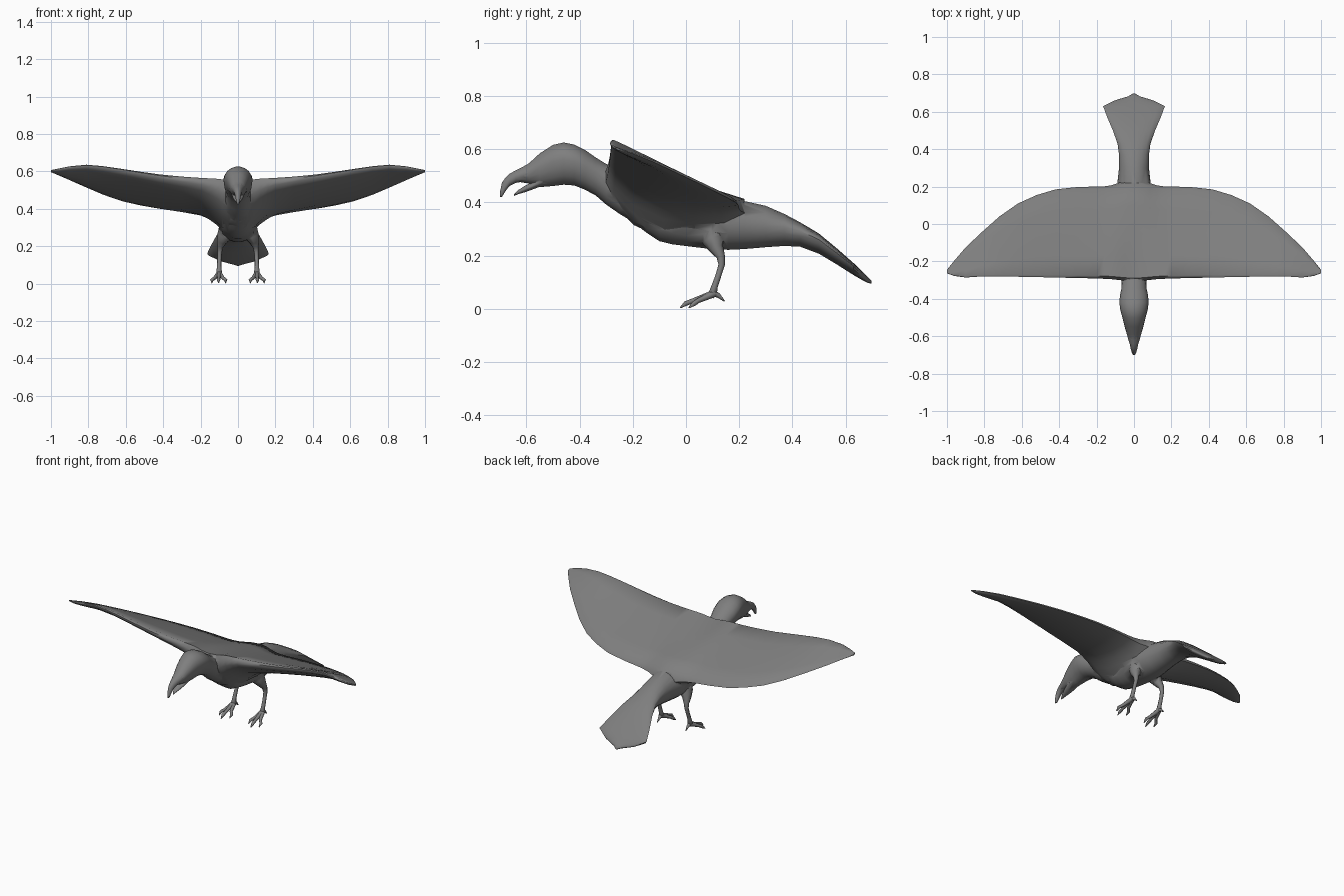
import bpy, bmesh, math
from mathutils import Vector

plumage = bpy.data.materials.new("grey_plumage")
plumage.diffuse_color = (0.21, 0.21, 0.21, 1)


def loft(name, rings, angle=50):
    """Skin a list of equal-length point rings and cap both ends."""
    bm = bmesh.new()
    loops = [[bm.verts.new(p) for p in r] for r in rings]
    n = len(loops[0])
    for a, b in zip(loops, loops[1:]):
        for i in range(n):
            j = (i + 1) % n
            bm.faces.new((a[i], a[j], b[j], b[i]))
    bm.faces.new(loops[0])
    bm.faces.new(loops[-1])
    bmesh.ops.recalc_face_normals(bm, faces=bm.faces)
    me = bpy.data.meshes.new(name)
    bm.to_mesh(me)
    bm.free()
    me.materials.append(plumage)
    ob = bpy.data.objects.new(name, me)
    bpy.context.collection.objects.link(ob)
    activate(ob)
    bpy.ops.object.shade_smooth_by_angle(angle=math.radians(angle))
    return ob


def activate(ob):
    bpy.ops.object.select_all(action='DESELECT')
    ob.select_set(True)
    bpy.context.view_layer.objects.active = ob


def merge(base, part):
    """Fuse part into base so no hidden faces remain."""
    activate(base)
    mod = base.modifiers.new("fuse", 'BOOLEAN')
    mod.operation = 'UNION'
    mod.solver = 'EXACT'
    mod.object = part
    bpy.ops.object.modifier_apply(modifier=mod.name)
    bpy.data.objects.remove(part)


def y_ring(y, top, bottom, w, mid=0.5, n=18):
    """Cross-section at y, widest at fraction mid of its height."""
    zm = bottom + (top - bottom) * mid
    pts = []
    for i in range(n):
        a = math.tau * i / n
        s = math.sin(a)
        pts.append((w * math.cos(a), y, zm + s * ((top - zm) if s > 0 else (zm - bottom))))
    return pts


def tube(name, path, n=8):
    """Tapered tube through (point, radius) pairs."""
    pts = [Vector(p) for p, r in path]
    rings = []
    for i, (p, r) in enumerate(path):
        d = (pts[min(i + 1, len(pts) - 1)] - pts[max(i - 1, 0)]).normalized()
        side = Vector((1, 0, 0))
        side = (side - d * side.dot(d)).normalized()
        up = d.cross(side)
        rings.append([pts[i] + r * (side * math.cos(math.tau * k / n) + up * math.sin(math.tau * k / n))
                      for k in range(n)])
    return loft(name, rings)


# Head, neck, torso and fanned tail
body = loft("body_and_wings", [y_ring(*r) for r in [
    (-0.62, 0.530, 0.475, 0.028), (-0.59, 0.548, 0.470, 0.038, 0.55),
    (-0.55, 0.585, 0.456, 0.050, 0.6), (-0.50, 0.617, 0.460, 0.062, 0.6),
    (-0.46, 0.626, 0.465, 0.073, 0.6), (-0.42, 0.618, 0.462, 0.078, 0.6),
    (-0.38, 0.598, 0.446, 0.075, 0.6), (-0.34, 0.570, 0.425, 0.066, 0.6),
    (-0.30, 0.545, 0.390, 0.068, 0.6), (-0.25, 0.525, 0.355, 0.080, 0.6),
    (-0.20, 0.500, 0.325, 0.090, 0.6), (-0.15, 0.480, 0.285, 0.097, 0.6),
    (-0.10, 0.460, 0.252, 0.102, 0.6), (-0.05, 0.450, 0.240, 0.105, 0.6),
    (0.00, 0.440, 0.234, 0.107, 0.55), (0.10, 0.425, 0.222, 0.107),
    (0.16, 0.412, 0.220, 0.100), (0.22, 0.406, 0.223, 0.089),
    (0.30, 0.388, 0.230, 0.080, 0.52), (0.37, 0.357, 0.235, 0.080, 0.6),
    (0.43, 0.325, 0.232, 0.088, 0.65), (0.50, 0.283, 0.206, 0.113, 0.7),
    (0.57, 0.225, 0.164, 0.143, 0.7), (0.63, 0.172, 0.126, 0.165, 0.75),
    (0.66, 0.143, 0.109, 0.105, 0.6), (0.683, 0.120, 0.097, 0.030, 0.5),
    (0.698, 0.104, 0.094, 0.006, 0.5)]])

# Hooked upper beak and shorter lower beak
upper_beak = loft("upper_beak", [y_ring(*r) for r in [
    (-0.700, 0.438, 0.420, 0.004), (-0.692, 0.475, 0.420, 0.010),
    (-0.680, 0.492, 0.440, 0.014), (-0.665, 0.507, 0.460, 0.018),
    (-0.640, 0.521, 0.473, 0.023), (-0.610, 0.535, 0.478, 0.033),
    (-0.570, 0.555, 0.480, 0.038)]])
lower_beak = loft("lower_beak", [y_ring(*r) for r in [
    (-0.647, 0.430, 0.424, 0.004), (-0.630, 0.447, 0.431, 0.012),
    (-0.605, 0.463, 0.438, 0.021), (-0.580, 0.475, 0.447, 0.028),
    (-0.540, 0.500, 0.462, 0.036)]])

# Wings: one span of sections (x, front y, front z, rear y, rear z, depth)
half = [
    (0.00, -0.305, 0.550, 0.235, 0.409, 0.23), (0.05, -0.303, 0.555, 0.230, 0.407, 0.22),
    (0.085, -0.299, 0.562, 0.219, 0.404, 0.195), (0.12, -0.295, 0.566, 0.207, 0.402, 0.160),
    (0.16, -0.293, 0.568, 0.201, 0.401, 0.128),
    (0.20, -0.291, 0.570, 0.200, 0.401, 0.104), (0.30, -0.289, 0.577, 0.198, 0.406, 0.082),
    (0.42, -0.286, 0.589, 0.185, 0.415, 0.066), (0.52, -0.284, 0.603, 0.155, 0.430, 0.056),
    (0.62, -0.282, 0.618, 0.110, 0.451, 0.048), (0.72, -0.280, 0.632, 0.040, 0.484, 0.041),
    (0.81, -0.280, 0.639, -0.040, 0.521, 0.035), (0.90, -0.286, 0.629, -0.125, 0.559, 0.027),
    (0.96, -0.278, 0.616, -0.195, 0.585, 0.018), (1.00, -0.264, 0.607, -0.245, 0.600, 0.008)]
# chord fraction and share of the depth below the flat upper surface
outline = [(0, 0.18), (0.03, 0), (0.25, -0.04), (0.5, -0.04), (0.75, -0.03), (0.97, 0),
           (1, 0.22), (0.86, 0.58), (0.65, 0.88), (0.42, 1), (0.2, 0.9), (0.05, 0.62), (0.0, 0.4)]


def wing_ring(x, y0, z0, y1, z1, t):
    return [(x, y0 + (y1 - y0) * u, z0 + (z1 - z0) * u - t * v) for u, v in outline]


span = [(-s[0],) + s[1:] for s in half[:0:-1]] + half
wings = loft("wings", [wing_ring(*s) for s in span], 60)
for part in (wings, upper_beak, lower_beak):
    merge(body, part)

# Legs and clawed feet
for side, label in ((-1, "left"), (1, "right")):
    def at(x, y, z):
        return (side * x, y, z)
    leg = tube(label + "_leg", [
        (at(0.058, 0.095, 0.290), 0.046), (at(0.072, 0.102, 0.255), 0.040),
        (at(0.086, 0.115, 0.225), 0.027), (at(0.095, 0.131, 0.195), 0.016),
        (at(0.098, 0.134, 0.165), 0.012), (at(0.100, 0.122, 0.125), 0.011),
        (at(0.101, 0.108, 0.085), 0.012), (at(0.101, 0.100, 0.055), 0.016),
        (at(0.101, 0.095, 0.042), 0.008)])
    for toe, tx, ty in (("inner", 0.066, 0.01), ("middle", 0.104, -0.022), ("outer", 0.140, 0.01)):
        mx = 0.101 + (tx - 0.101) * 0.6
        my = 0.1 + (ty - 0.1) * 0.6
        tube(f"{label}_{toe}_toe", [
            (at(0.101, 0.108, 0.058), 0.014), (at(mx, my, 0.030), 0.009),
            (at(tx, ty + 0.02, 0.019), 0.009), (at(tx, ty, 0.003), 0.002)])
    tube(label + "_hind_toe", [
        (at(0.101, 0.095, 0.060), 0.014), (at(0.100, 0.122, 0.050), 0.009),
        (at(0.100, 0.145, 0.028), 0.002)])
    merge(body, leg)
